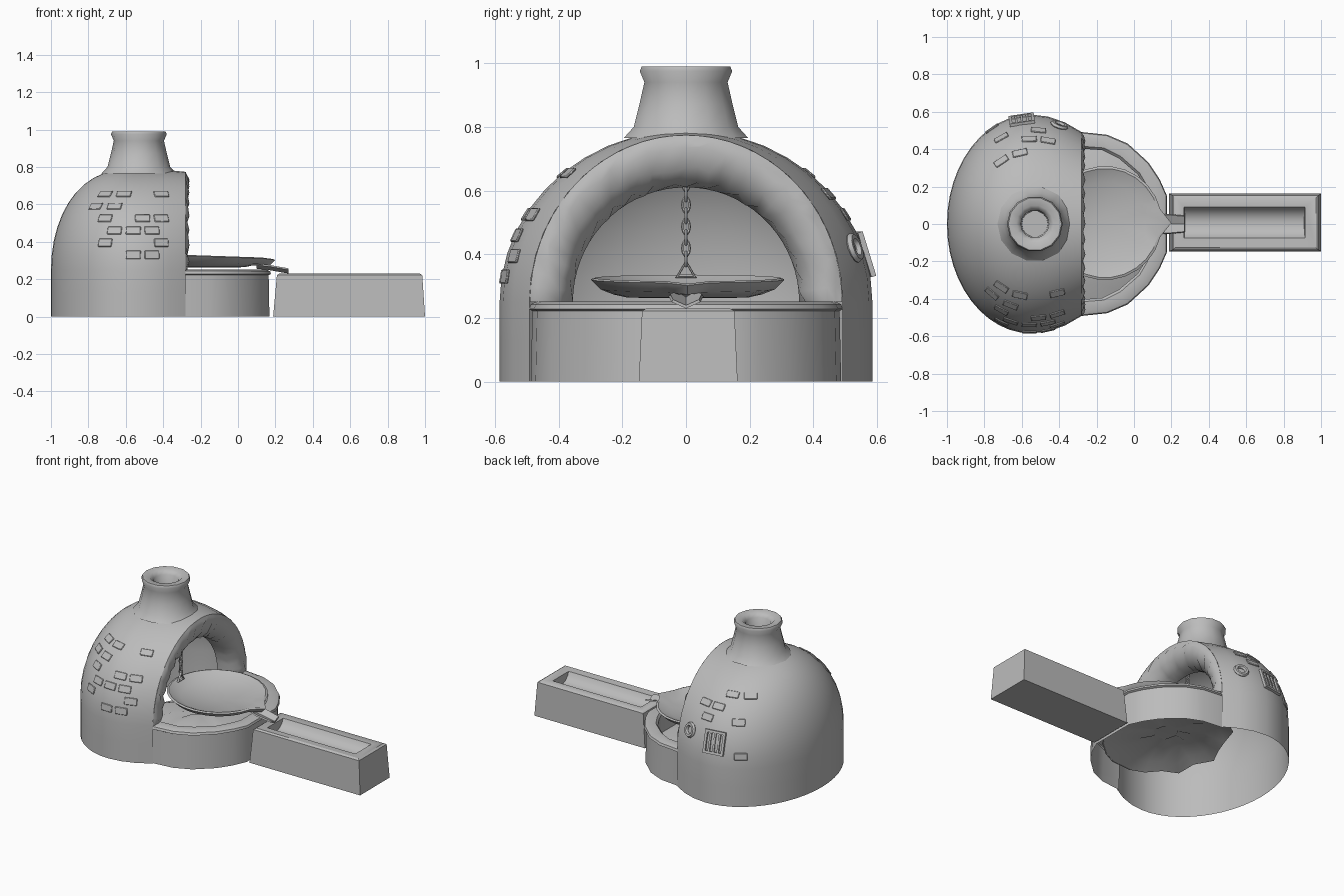
import bpy, bmesh, math, random
from mathutils import Vector, Matrix

if "Cube" in bpy.data.objects:
    bpy.data.objects.remove(bpy.data.objects["Cube"])

random.seed(4)
stone = bpy.data.materials.new("stone_grey")
stone.diffuse_color = (0.5, 0.5, 0.5, 1)
stone.use_nodes = True
stone.node_tree.nodes["Principled BSDF"].inputs["Base Color"].default_value = stone.diffuse_color


def finish(name, bm, angle=40):
    bmesh.ops.remove_doubles(bm, verts=bm.verts, dist=0.0005)
    bmesh.ops.recalc_face_normals(bm, faces=bm.faces)
    me = bpy.data.meshes.new(name)
    bm.to_mesh(me)
    bm.free()
    ob = bpy.data.objects.new(name, me)
    bpy.context.collection.objects.link(ob)
    me.materials.append(stone)
    bpy.ops.object.select_all(action='DESELECT')
    ob.select_set(True)
    bpy.context.view_layer.objects.active = ob
    bpy.ops.object.shade_smooth_by_angle(angle=math.radians(angle))
    return ob


def loft(name, rows, closed=False, caps=(), angle=40):
    """Skin a list of equally long point rows."""
    bm = bmesh.new()
    vs = [[bm.verts.new(p) for p in r] for r in rows]
    n = len(rows[0])
    for a, b in zip(vs, vs[1:]):
        for i in range(n if closed else n - 1):
            j = (i + 1) % n
            bm.faces.new((a[i], a[j], b[j], b[i]))
    for c in caps:
        bm.faces.new(vs[c])
    return finish(name, bm, angle)


def lathe_rows(profile, cx, cy, n, edit=None):
    rows = []
    for r, z in profile:
        row = []
        for i in range(n):
            a = 2 * math.pi * i / n
            p = Vector((cx + r * math.cos(a), cy + r * math.sin(a), z))
            row.append(edit(p, r, i) if edit else p)
        rows.append(row)
    return rows


def box(bm, m, size):
    bmesh.ops.create_cube(bm, size=1, matrix=m @ Matrix.Diagonal((*size, 1)))


def ring(bm, m, major, minor, n=12, k=6):
    vs = []
    for i in range(n):
        a = 2 * math.pi * i / n
        vs.append([bm.verts.new(m @ Vector((
            (major + minor * math.cos(b)) * math.cos(a), minor * math.sin(b),
            (major + minor * math.cos(b)) * math.sin(a))))
            for b in (2 * math.pi * j / k for j in range(k))])
    for i in range(n):
        for j in range(k):
            bm.faces.new((vs[i][j], vs[(i + 1) % n][j],
                          vs[(i + 1) % n][(j + 1) % k], vs[i][(j + 1) % k]))


# dome: elliptical wall behind, straight hood in front, open bottom and mouth
CX, FX = -0.55, -0.28


def radii(z):
    u = max(0.0, 1 - (max(0, z - 0.25) / 0.54) ** 2)
    return 0.45 * u ** 0.4, 0.585 * u ** 0.5


def dome_y(x, z):
    rx, ry = radii(z)
    if x > CX:
        return ry * (1 - 0.16 * ((x - CX) / 0.27) ** 2)
    return ry * math.sqrt(max(0, 1 - ((x - CX) / rx) ** 2))


def dome_ring(z):
    rx, ry = radii(z)
    front = [(x, dome_y(x, z), z - max(0, z - 0.25) * 0.03 * ((x - CX) / 0.27) ** 2)
             for x in (FX, -0.37, -0.46)]
    row = list(front)
    for i in range(25):
        a = math.pi / 2 + math.pi * i / 24
        row.append((CX + rx * math.cos(a), ry * math.sin(a), z))
    return row + [(x, -y, h) for x, y, h in reversed(front)]


levels = [0, 0.13, 0.25] + [0.25 + 0.54 * math.sin(math.pi / 2 * i / 11) for i in range(1, 12)]
loft("dome", [dome_ring(z) for z in levels])

# chimney with flared lip and open flue
loft("chimney", lathe_rows([(0.20, 0.765), (0.168, 0.80), (0.150, 0.87), (0.134, 0.94),
                            (0.149, 0.975), (0.142, 0.99), (0.10, 0.988), (0.075, 0.965),
                            (0.07, 0.82)], -0.53, 0, 14), True, (-1,), 50)

# arch of rough stones around the mouth
N = 34
arch = [[] for _ in range(6)]
for i in range(N + 1):
    a = math.pi * i / N
    mid = i % 2
    j = lambda s: random.uniform(-s, s)
    spec = [(0.49, 0.524, FX), (0.475 + j(.008), 0.505 + j(.01), FX + 0.008 + j(.006)),
            (0.452 + j(.01), 0.48 + j(.01), -0.272 + 0.012 * mid),
            (0.40 + j(.008), 0.42 + j(.01), -0.288 + 0.014 * mid + j(.006)),
            (0.36 + 0.012 * (1 - mid) + j(.006), 0.36 + 0.015 * (1 - mid) + j(.006), -0.33 + j(.008)),
            (0.355, 0.36, -0.40)]
    for row, (ry, rz, x) in zip(arch, spec):
        row.append((x, ry * math.cos(a), 0.25 + rz * math.sin(a)))
loft("arch_stones", arch, angle=60)

# front hearth wall with thick rim
outer = [(-0.29, 0.487), (-0.15, 0.472), (-0.04, 0.425), (0.07, 0.325), (0.13, 0.235), (0.168, 0.15)]
inner = [(-0.31, 0.405), (-0.17, 0.395), (-0.08, 0.35), (0.02, 0.265), (0.065, 0.19), (0.095, 0.12)]


def both(pts, z, dx=0.0, k=1.0):
    return [(x + dx, y * k, z) for x, y in pts] + [(x + dx, -y * k, z) for x, y in reversed(pts)]


loft("hearth_wall", [both(outer, 0), both(outer, 0.222, -0.004, 0.99), both(outer, 0.228, 0.008, 1.01),
                     both(outer, 0.243, 0.004), both(outer, 0.252, -0.02, 0.96),
                     both(inner, 0.25, 0.01, 1.03), both(inner, 0.235), both(inner, 0.11)], angle=30)

# ragged ember bed inside the hearth, reaching a little under the dome
bed = both(inner, 0.11, 0.005, 1.01)
for i in range(1, 10):
    a = -math.pi / 2 - math.pi * i / 10
    k = random.uniform(0.88, 1.06)
    bed.append((-0.31 + 0.30 * k * math.cos(a), 0.41 * k * math.sin(a), 0.11))
rows = [bed]
for k, h in ((0.8, 0.135), (0.5, 0.16), (0.2, 0.17)):
    rows.append([(-0.25 + (x + 0.25) * k, y * k, h + random.uniform(-.01, .01)) for x, y, z in bed])
loft("ember_bed", rows, True, (-1,), 30)


# hanging dish with a pinched pouring lip, tipped slightly forward
def lip(p, r, i):
    if r > 0.25 and i == 0:
        p += Vector((0.05, 0, -0.006))
    p.z -= 0.035 * (p.x + 0.28) * (1 if r > 0.25 else 0)
    return p


loft("dish", lathe_rows([(0.04, 0.262), (0.19, 0.264), (0.235, 0.274), (0.275, 0.295), (0.305, 0.325),
                         (0.292, 0.33), (0.22, 0.292), (0.04, 0.28)], -0.155, 0.005, 26, lip),
     True, (0, -1), 40)

# small pouring chute between hearth and trough
sec = [(-0.05, 0.018), (0, -0.002), (0.05, 0.018), (0.045, 0.026), (0, 0.008), (-0.045, 0.026)]
loft("chute", [[(x, y * k, z + h) for y, h in sec] for x, z, k in
               [(0.10, 0.258, 0.6), (0.17, 0.25, 1.1), (0.27, 0.232, 0.9)]], True, (0, -1), 25)


# trough: tapered block with a rounded channel
def rect(x0, x1, y0, y1, z):
    return [(x0, y0, z), (x1, y0, z), (x1, y1, z), (x0, y1, z)]


loft("trough", [rect(0.188, 1.0, -0.148, 0.162, 0), rect(0.208, 0.985, -0.138, 0.152, 0.222),
                rect(0.222, 0.972, -0.125, 0.138, 0.23), rect(0.268, 0.915, -0.076, 0.09, 0.226),
                rect(0.270, 0.913, -0.062, 0.076, 0.20), rect(0.272, 0.911, -0.035, 0.049, 0.18),
                rect(0.274, 0.909, -0.01, 0.024, 0.172)], True, (0, -1), 35)

# chain and its triangular shackle
bm = bmesh.new()
for i in range(11):
    m = Matrix.Translation((-0.42, 0, 0.385 + 0.034 * i))
    m = m @ Matrix.Rotation(math.pi / 2 * (i % 2), 4, 'Z') @ Matrix.Diagonal((0.8, 1, 1.5, 1))
    ring(bm, m, 0.0145, 0.005, 10, 5)
ring(bm, Matrix.Translation((-0.42, 0, 0.345)) @ Matrix.Rotation(math.pi / 2, 4, 'Z')
     @ Matrix.Rotation(-math.pi / 2, 4, 'Y'), 0.032, 0.007, 3, 6)
finish("chain", bm)


# details laid on the dome surface
def on_dome(x, z, side):
    e = 0.01
    dx = (dome_y(x + e, z) - dome_y(x - e, z)) / (2 * e)
    dz = (dome_y(x, z + e) - dome_y(x, z - e)) / (2 * e)
    n = Vector((-dx, 1, -dz)).normalized()
    n.y *= side
    zax = (Vector((0, 0, 1)) - n * n.z).normalized()
    rot = Matrix((n.cross(zax), n, zax)).transposed().to_4x4()
    return Matrix.Translation((x, side * dome_y(x, z), z)) @ rot


# worn bricks barely showing through the plaster on both flanks
bm = bmesh.new()
for side in (-1, 1):
    for r in range(6):
        for c in range(4):
            x = -0.76 + 0.1 * c + 0.05 * (r % 2)
            z = 0.33 + 0.065 * r
            if random.random() < 0.4 or (side > 0 and x > -0.75 and z < 0.5):
                continue
            box(bm, on_dome(x, z, side), (0.08, 0.008, 0.045))
bricks = finish("exposed_bricks", bm)
bv = bricks.modifiers.new("soft", 'BEVEL')
bv.width = 0.003

# barred vent and round peephole on the far flank
bm = bmesh.new()
m = on_dome(-0.60, 0.40, 1)
for s in (-1, 1):
    box(bm, m @ Matrix.Translation((0.06 * s, 0, 0)), (0.016, 0.016, 0.14))
    box(bm, m @ Matrix.Translation((0, 0, 0.065 * s)), (0.136, 0.016, 0.016))
for s in (-1, 0, 1):
    box(bm, m @ Matrix.Translation((0.03 * s, 0, 0)), (0.012, 0.012, 0.13))
finish("barred_vent", bm)
bm = bmesh.new()
ring(bm, on_dome(-0.40, 0.42, 1), 0.035, 0.014, 12, 6)
finish("peephole_ring", bm)
